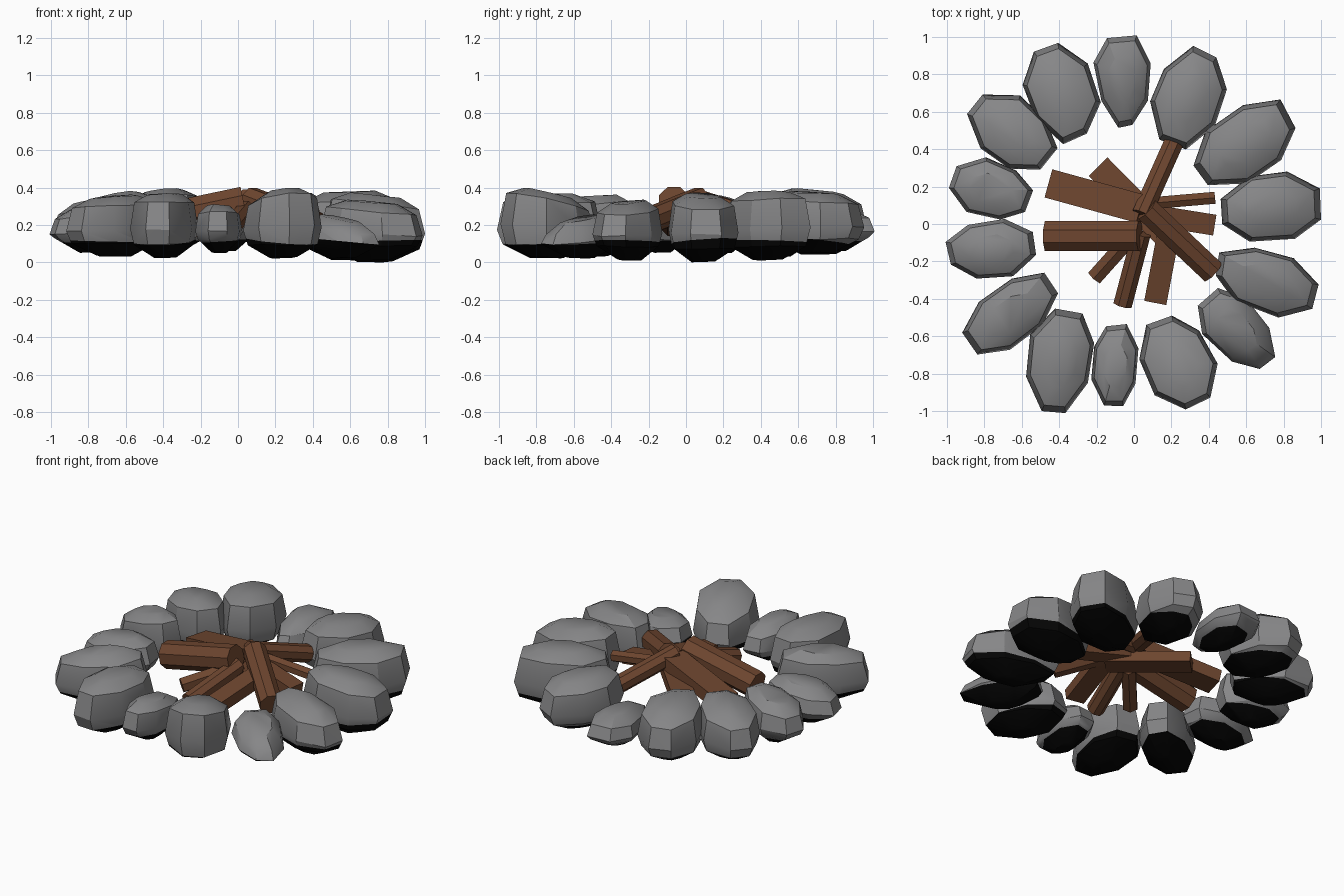
import bpy, bmesh, math, random
from mathutils import Vector

if "Cube" in bpy.data.objects:
    bpy.data.objects.remove(bpy.data.objects["Cube"])

random.seed(11)


def material(name, rgb):
    m = bpy.data.materials.new(name)
    m.diffuse_color = (*rgb, 1)
    m.use_nodes = True
    m.node_tree.nodes["Principled BSDF"].inputs["Base Color"].default_value = m.diffuse_color
    return m


STONE = material("stone grey", (0.24, 0.24, 0.245))
SOOT = material("soot black", (0.0015, 0.0015, 0.0015))
WOOD = material("log brown", (0.153, 0.06, 0.028))


def finish(bm, name, mats, smooth=False):
    bmesh.ops.recalc_face_normals(bm, faces=bm.faces[:])
    me = bpy.data.meshes.new(name)
    bm.to_mesh(me)
    bm.free()
    for m in mats:
        me.materials.append(m)
    if smooth:
        me.shade_smooth()
        me.set_sharp_from_angle(angle=math.radians(30))
    ob = bpy.data.objects.new(name, me)
    bpy.context.scene.collection.objects.link(ob)
    return ob


def stone(name, cx, cy, half_len, half_wid, ang, taper, zb, zo, zi):
    """Chiselled boulder: hull of tilted octagon rings; +u points outwards."""
    a = math.radians(ang)
    outline = []
    for k in range(8):
        t = math.radians(22.5 + 45 * k)
        u, v = math.cos(t) / 0.924, math.sin(t) / 0.924
        outline.append((u + random.uniform(-.09, .02), v * (1 + taper * u) + random.uniform(-.09, .04)))
    bm = bmesh.new()
    for scale, f, drop in ((.35, 0, 0), (.88, 0, .07), (.99, .45, 0), (.87, 1, -.045), (.5, 1, 0)):
        for u, v in outline:
            u, v = u * scale, v * scale
            top = (zo + zi) / 2 + (zo - zi) / 2 * u
            z = zb + f * (top - zb) + drop + random.uniform(0, .01)
            x, y = u * half_len, v * half_wid
            bm.verts.new((cx + x * math.cos(a) - y * math.sin(a),
                          cy + x * math.sin(a) + y * math.cos(a), z))
    bmesh.ops.convex_hull(bm, input=bm.verts[:])
    loose = [v for v in bm.verts if not v.link_faces]
    bmesh.ops.delete(bm, geom=loose, context='VERTS')
    # sooty underside below a slightly tilted cut
    co = Vector((cx, cy, 0.112))
    no = Vector((random.uniform(-.1, .1), random.uniform(-.1, .1), 1)).normalized()
    bmesh.ops.bisect_plane(bm, geom=bm.verts[:] + bm.edges[:] + bm.faces[:], plane_co=co, plane_no=no)
    for f in bm.faces:
        f.material_index = 1 if (f.calc_center_median() - co).dot(no) < 0 else 0
    return finish(bm, name, (STONE, SOOT), True)


# Ring of stones: centre x, y, half length, half width, angle, taper, bottom, outer top, inner top
STONES = [
    (-.06, .77, .24, .14, 93, .3, .06, .28, .26),
    (.29, .69, .26, .18, 70, 0, .05, .35, .38),
    (.60, .435, .285, .18, 36, .1, .01, .38, .36),
    (.735, .09, .265, .18, 4, .05, .00, .32, .38),
    (.715, -.30, .28, .155, -18, .1, .01, .29, .34),
    (.555, -.57, .24, .15, -48, -.15, .02, .18, .27),
    (.245, -.74, .25, .185, -64, 0, .02, .42, .31),
    (-.10, -.76, .215, .118, -92, 0, .05, .31, .28),
    (-.39, -.735, .275, .175, -98, -.05, .02, .36, .36),
    (-.665, -.485, .285, .155, 216, .05, .03, .33, .36),
    (-.77, -.14, .235, .155, 187, 0, .05, .27, .32),
    (-.77, .185, .215, .145, 163, .05, .05, .29, .37),
    (-.655, .49, .25, .17, 143, .05, .03, .32, .39),
    (-.40, .715, .262, .18, 108, 0, .04, .34, .41),
]
for i, s in enumerate(STONES):
    stone(f"ring_stone_{i + 1}", *s)


def beam(name, top, foot, w, h, sides):
    """Leaning prism: octagonal log or four-sided split plank."""
    top, foot = Vector(top), Vector(foot)
    d = (foot - top).normalized()
    side = d.cross(Vector((0, 0, 1))).normalized()
    up = side.cross(d)
    bm = bmesh.new()
    k = math.cos(math.pi / sides)
    rings = []
    for p in (top, foot):
        ring = []
        for i in range(sides):
            t = 2 * math.pi * (i + .5) / sides
            ring.append(bm.verts.new(p + side * (w / k * math.cos(t)) + up * (h / k * math.sin(t))))
        rings.append(ring)
    for i in range(sides):
        j = (i + 1) % sides
        bm.faces.new((rings[0][i], rings[0][j], rings[1][j], rings[1][i]))
    for r in rings:
        bm.faces.new(r)
    return finish(bm, name, (WOOD,))


# Stacked firewood leaning towards the middle
LOGS = [
    ((.03, -.065, .325), (-.47, -.065, .22), .08, .08, 8),
    ((.065, .08, .335), (.42, -.255, .20), .066, .066, 8),
    ((.04, .05, .34), (.21, .43, .22), .052, .052, 8),
    ((.08, .11, .29), (.43, .14, .25), .032, .032, 6),
    ((.00, -.05, .25), (-.21, -.285, .17), .042, .042, 6),
    ((.04, -.05, .28), (-.06, -.43, .16), .05, .05, 8),
]
for i, p in enumerate(LOGS):
    beam(f"log_{i + 1}", *p)
PLANKS = [
    ((.04, .08, .31), (-.45, .215, .21), .078, .04, 4),
    ((.17, -.06, .24), (-.19, .305, .21), .07, .035, 4),
    ((.08, .05, .27), (.425, -.005, .20), .056, .035, 4),
    ((.19, -.02, .26), (.115, -.415, .175), .06, .035, 4),
]
for i, p in enumerate(PLANKS):
    beam(f"split_log_{i + 1}", *p)
